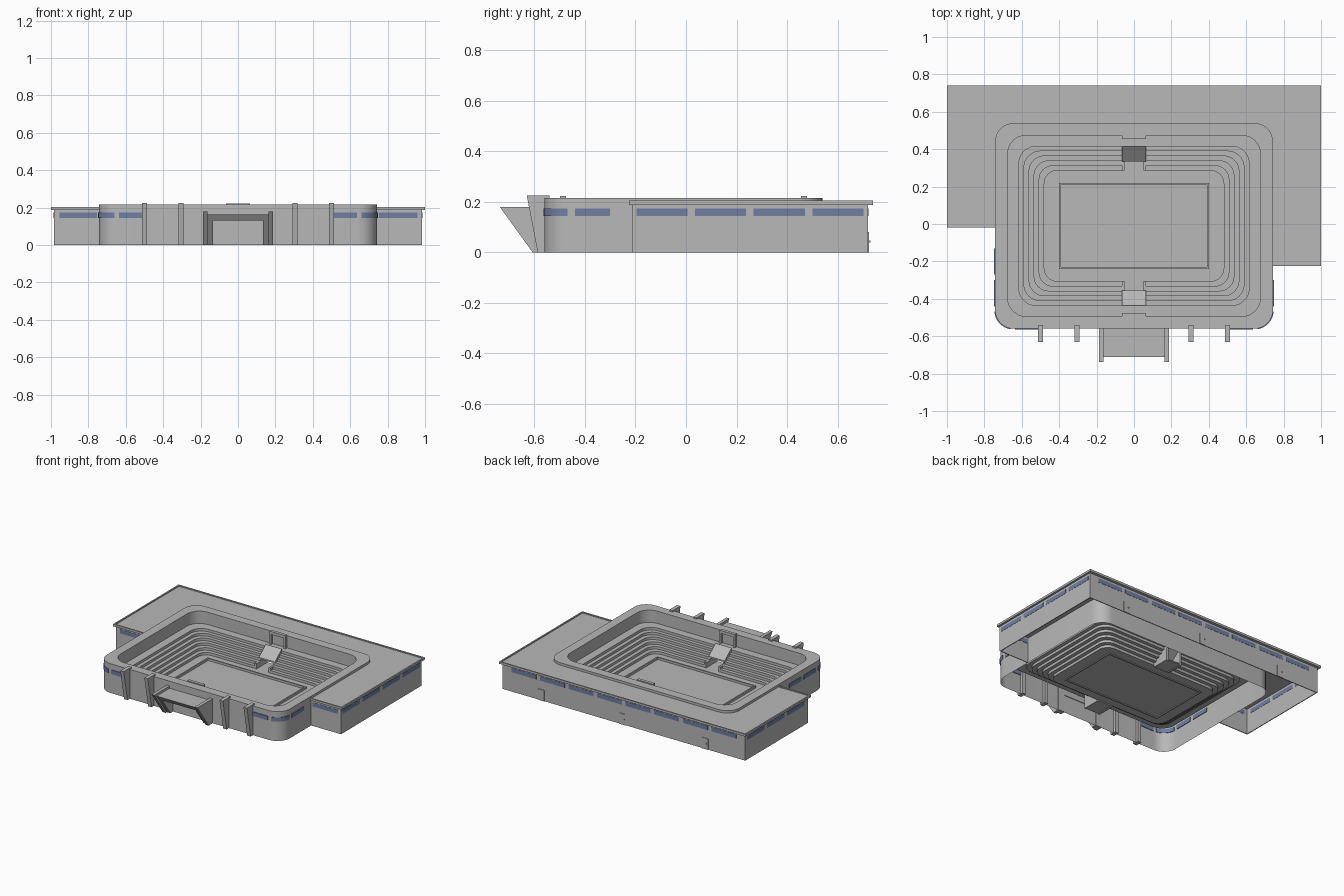
import bpy, bmesh, math

cube = bpy.data.objects.get("Cube")
if cube:
    bpy.data.objects.remove(cube, do_unlink=True)


def make_material(name, colour):
    mat = bpy.data.materials.new(name)
    mat.use_nodes = True
    mat.diffuse_color = colour
    mat.node_tree.nodes["Principled BSDF"].inputs["Base Color"].default_value = colour
    return mat


CONCRETE = make_material("concrete grey", (0.48, 0.48, 0.48, 1))
GLASS = make_material("window blue", (0.16, 0.21, 0.37, 1))
CY = -0.01   # centre of the arena in y


def finish(name, bm, mat=CONCRETE):
    bmesh.ops.recalc_face_normals(bm, faces=bm.faces)
    mesh = bpy.data.meshes.new(name)
    bm.to_mesh(mesh)
    bm.free()
    mesh.materials.append(mat)
    obj = bpy.data.objects.new(name, mesh)
    bpy.context.collection.objects.link(obj)
    return obj


def prism(name, points, lo, hi, axis="z", mat=CONCRETE):
    """Extrude an (x, y) outline along z, or a (y, z) outline along x."""
    bm = bmesh.new()
    put = (lambda p, t: (p[0], p[1], t)) if axis == "z" else (lambda p, t: (t, p[0], p[1]))
    a = [bm.verts.new(put(p, lo)) for p in points]
    b = [bm.verts.new(put(p, hi)) for p in points]
    bm.faces.new(a)
    bm.faces.new(b)
    for i in range(len(points)):
        j = (i + 1) % len(points)
        bm.faces.new((a[i], a[j], b[j], b[i]))
    return finish(name, bm, mat)


def box(name, x, y, z, mat=CONCRETE):
    return prism(name, [(x[0], y[0]), (x[1], y[0]), (x[1], y[1]), (x[0], y[1])], *z, mat=mat)


def rounded_loop(bm, hx, hy, z, r, steps=8):
    loop = []
    for k, (sx, sy) in enumerate([(1, 1), (-1, 1), (-1, -1), (1, -1)]):
        for i in range(steps + 1):
            a = math.pi / 2 * (k + i / steps)
            loop.append(bm.verts.new((sx * (hx - r) + r * math.cos(a),
                                      CY + sy * (hy - r) + r * math.sin(a), z)))
    return loop


# Arena shell: outer wall, rim, walkway and stepped seating down to the floor
FLOOR, WALK, RIM = 0.012, 0.125, 0.215
rings = [(0.743, 0.55, 0, 0.1), (0.743, 0.55, RIM, 0.1),
         (0.676, 0.484, RIM, 0.1), (0.676, 0.484, WALK, 0.1)]
TIERS = 6
for i in range(TIERS):
    inset = 0.027 * i
    for level in (i, i + 1):
        z = WALK + (FLOOR - WALK) * level / TIERS
        rings.append((0.615 - inset, 0.425 - 0.0258 * i, z, 0.09 - 0.004 * i))
bm = bmesh.new()
loops = [rounded_loop(bm, *ring) for ring in rings]
for a, b in zip(loops, loops[1:]):
    for i in range(len(a)):
        j = (i + 1) % len(a)
        bm.faces.new((a[i], a[j], b[j], b[i]))
bm.faces.new(loops[-1])
# Gaps in the seating for the two entrances
for x in (-0.06, 0.06):
    bmesh.ops.bisect_plane(bm, geom=bm.verts[:] + bm.edges[:] + bm.faces[:],
                           plane_co=(x, 0, 0), plane_no=(1, 0, 0))
gap = []
for f in bm.faces:
    c = f.calc_center_median()
    if abs(c.x) < 0.05 and 0.28 < abs(c.y - CY) < 0.43 and c.z > FLOOR + 0.001:
        gap.append(f)
bmesh.ops.delete(bm, geom=gap, context="FACES")
arena = finish("arena_shell", bm)
bpy.context.view_layer.objects.active = arena
arena.select_set(True)
bpy.ops.object.shade_smooth_by_angle(angle=math.radians(30))
arena.select_set(False)

# Spectator entrances with sloped roofs, and portals in the inner wall
for s, side in ((1, "back"), (-1, "front")):
    def at(pts):
        return [(CY + s * d, z) for d, z in pts]
    for sx in (-1, 1):
        lo, hi = sorted((sx * 0.05, sx * 0.065))
        prism(side + "_entrance_side", at([(0.295, 0), (0.295, 0.05), (0.345, 0.05), (0.345, 0.074),
                                           (0.424, 0.138), (0.424, 0)]), lo, hi, "x")
        prism(side + "_portal_jamb", at([(0.465, WALK), (0.465, 0.21), (0.486, 0.21), (0.486, WALK)]),
              lo, hi, "x")
    prism(side + "_entrance_roof", at([(0.345, 0.064), (0.345, 0.075), (0.425, 0.14), (0.425, 0.125)]),
          -0.065, 0.065, "x")
    prism(side + "_entrance_floor", at([(0.29, 0.004), (0.29, FLOOR), (0.425, FLOOR), (0.425, 0.004)]),
          -0.05, 0.05, "x")
    prism(side + "_portal_lintel", at([(0.465, 0.2), (0.465, 0.222), (0.488, 0.222), (0.488, 0.2)]),
          -0.065, 0.065, "x")

# Low boards around the playing field
for s in (-1, 1):
    x = sorted((s * 0.40, s * 0.39))
    y = sorted((CY + s * 0.23, CY + s * 0.22))
    box("field_side_board", x, (CY - 0.23, CY + 0.23), (0.006, 0.028))
    box("field_end_board", (-0.39, 0.39), y, (0.006, 0.028))

# Roof around the arena with a small parapet
prism("wing_roof", [(-1, -0.02), (-1, 0.74), (1, 0.74), (1, -0.225),
                    (0.70, -0.225), (0.70, 0.50), (-0.70, 0.50), (-0.70, -0.02)], 0.188, 0.197)
P = (0.197, 0.204)
box("back_parapet", (-1, 1), (0.73, 0.74), P)
box("left_parapet", (0.99, 1), (-0.225, 0.73), P)
box("right_parapet", (-1, -0.99), (-0.02, 0.73), P)
box("left_front_parapet", (0.74, 0.99), (-0.225, -0.215), P)
box("right_front_parapet", (-0.99, -0.74), (-0.02, -0.01), P)

# Wing walls
H = (0, 0.19)
box("back_wall", (-0.985, 0.985), (0.714, 0.72), H)
box("left_wall", (0.979, 0.985), (-0.213, 0.714), H)
box("right_wall", (-0.985, -0.979), (-0.005, 0.714), H)
box("left_front_wall", (0.743, 0.979), (-0.213, -0.207), H)
box("right_front_wall", (-0.979, -0.743), (-0.005, 0.001), H)

# Window strips
WZ = (0.143, 0.173)


def window_x(x0, x1, y):
    box("window", (x0, x1), (y - 0.0045, y + 0.0045), WZ, GLASS)


def window_y(y0, y1, x):
    box("window", (x - 0.0045, x + 0.0045), (y0, y1), WZ, GLASS)


PITCH, LENGTH = 0.232, 0.202
for i in range(8):
    x = -0.913 + PITCH * i
    window_x(x, x + LENGTH, 0.717)
for i in range(4):
    y = -0.196 + PITCH * i
    window_y(y, y + LENGTH, 0.982)
    if i:
        window_y(y, y + LENGTH, -0.982)
window_x(0.755, 0.96, -0.21)
window_x(-0.955, -0.755, -0.002)
window_y(-0.27, -0.13, -0.743)
for s in (-1, 1):
    window_x(*sorted((s * 0.505, s * 0.635)), CY - 0.55)
    window_y(-0.44, -0.30, s * 0.743)
    # Curved window on the rounded corner
    arc = [math.radians(-80 + 75 * i / 8) for i in range(9)]
    curve = [(s * (0.643 + r * math.cos(a)), -0.46 + r * math.sin(a))
             for r, order in ((0.104, arc), (0.096, arc[::-1])) for a in order]
    prism("corner_window", curve, *WZ, mat=GLASS)

# Service doors on the back wall
for x in (-0.66, 0.01, 0.67):
    box("service_door", (x - 0.025, x + 0.025), (0.718, 0.724), (0, 0.08))
    box("door_handle", (x - 0.018, x - 0.012), (0.724, 0.729), (0.038, 0.046))

# Tapered buttresses on the front
for x in (-0.5, -0.305, 0.305, 0.5):
    prism("buttress", [(-0.63, 0.225), (-0.54, 0.225), (-0.54, 0), (-0.587, 0)],
          x - 0.014, x + 0.014, "x")

# Main entrance: leaning fins, frame and canopy
for s in (-1, 1):
    prism("entrance_fin", [(-0.737, 0.18), (-0.555, 0.18), (-0.555, 0), (-0.607, 0)],
          *sorted((s * 0.163, s * 0.187)), "x")
    prism("entrance_jamb", [(-0.71, 0.163), (-0.555, 0.163), (-0.555, 0), (-0.592, 0)],
          *sorted((s * 0.135, s * 0.163)), "x")
prism("entrance_canopy", [(-0.71, 0.163), (-0.555, 0.163), (-0.555, 0.13), (-0.686, 0.13)],
      -0.135, 0.135, "x")
